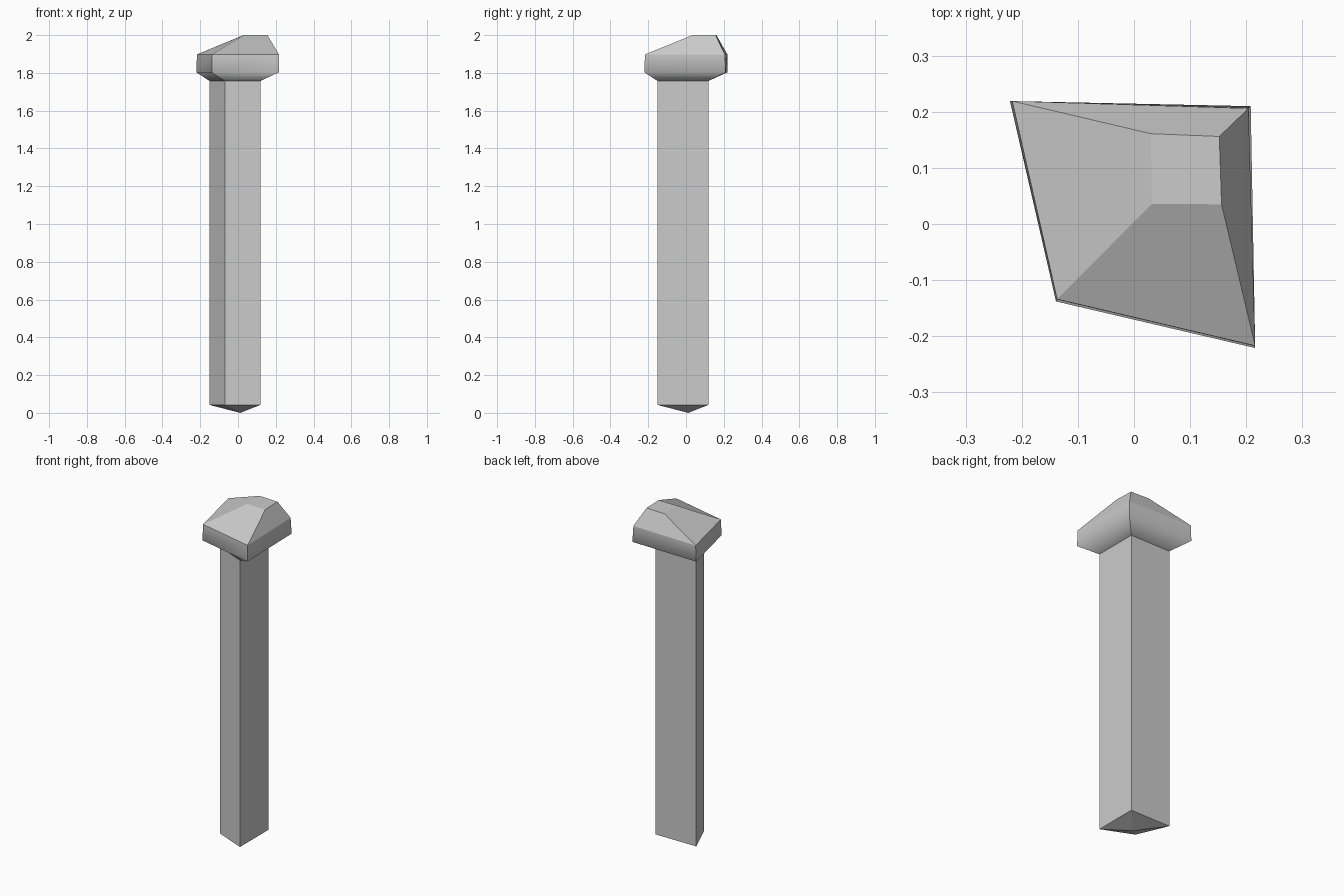
import bpy, bmesh

if "Cube" in bpy.data.objects:
    bpy.data.objects.remove(bpy.data.objects["Cube"])

# Kite-shaped cross-sections, counter-clockwise from above
SHAFT = [(-0.07, -0.07), (0.118, -0.15), (0.118, 0.118), (-0.15, 0.118)]
RIM_LOW = [(-0.139, -0.138), (0.216, -0.221), (0.208, 0.21), (-0.221, 0.219)]
RIM_TOP = [(-0.137, -0.134), (0.216, -0.217), (0.204, 0.206), (-0.217, 0.219)]
CROWN = [(0.032, 0.036), (0.156, 0.035), (0.152, 0.156), (0.03, 0.161)]


def loft(name, sections, tip=None, cap=False, soft_rings=()):
    """Skin quads between (outline, z) sections; soft_rings blend the shading."""
    bm = bmesh.new()
    rings = [[bm.verts.new((x, y, z)) for x, y in outline] for outline, z in sections]
    for a, b in zip(rings, rings[1:]):
        for i in range(4):
            j = (i + 1) % 4
            bm.faces.new((a[i], a[j], b[j], b[i]))
    if tip:
        apex = bm.verts.new(tip)
        for i in range(4):
            bm.faces.new((apex, rings[0][(i + 1) % 4], rings[0][i]))
    if cap:
        bm.faces.new(rings[-1])
    for f in bm.faces:
        f.smooth = bool(soft_rings)
    soft = [set(rings[k]) for k in soft_rings]
    for e in bm.edges:
        e.smooth = any(set(e.verts) <= ring for ring in soft)
    mesh = bpy.data.meshes.new(name)
    bm.to_mesh(mesh)
    bm.free()
    obj = bpy.data.objects.new(name, mesh)
    bpy.context.collection.objects.link(obj)
    return obj


# Shaft with a shallow pointed foot
loft("shaft", [(SHAFT, 0.042), (SHAFT, 1.757)], tip=(0.012, 0.012, 0.0))

# Head: flared underside, upright rim and lopsided flat-topped crown
loft("head", [(SHAFT, 1.757), (RIM_LOW, 1.803), (RIM_TOP, 1.898), (CROWN, 2.0)],
     cap=True, soft_rings=(1,))
